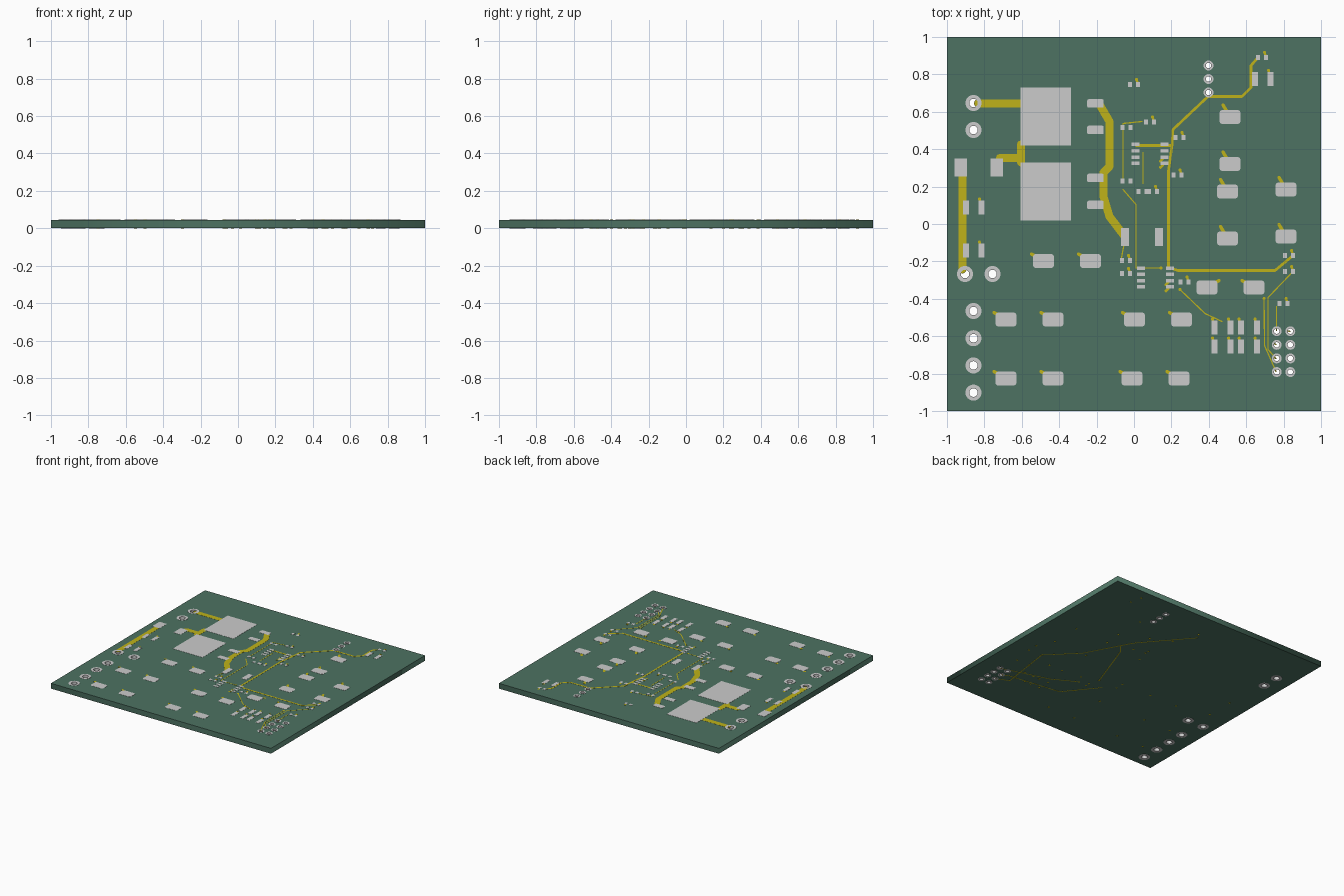
import bpy, bmesh, math

if "Cube" in bpy.data.objects:
    bpy.data.objects.remove(bpy.data.objects["Cube"])

# Layout is in drawing units: 187 per model unit, y down from the board centre
S, CX, CY = 187.0, 1134.0, 224.5
T, CU = 0.046, 0.0012            # total thickness, copper thickness
B0, B1 = CU, T - CU              # bottom and top faces of the bare board
PI = math.pi


def P(u, v):
    return ((u - CX) / S, (CY - v) / S)


def material(name, col):
    m = bpy.data.materials.new(name)
    m.diffuse_color = (*col, 1)
    m.use_nodes = True
    m.node_tree.nodes["Principled BSDF"].inputs["Base Color"].default_value = m.diffuse_color
    return m


GREEN = material("board_green", (0.074, 0.168, 0.122))
GOLD = material("copper_yellow", (0.52, 0.45, 0.01))


def finish(name, bm, mat=None):
    bmesh.ops.recalc_face_normals(bm, faces=bm.faces)
    me = bpy.data.meshes.new(name)
    bm.to_mesh(me)
    bm.free()
    if mat:
        me.materials.append(mat)
    ob = bpy.data.objects.new(name, me)
    bpy.context.collection.objects.link(ob)


def prism(bm, pts, z0, z1):
    lo = [bm.verts.new((*p, z0)) for p in pts]
    hi = [bm.verts.new((*p, z1)) for p in pts]
    bm.faces.new(lo)
    bm.faces.new(hi)
    for i in range(len(pts)):
        bm.faces.new((lo[i - 1], lo[i], hi[i], hi[i - 1]))


def arc(c, r, a0, a1, n):
    return [(c[0] + r * math.cos(a0 + (a1 - a0) * i / n),
             c[1] + r * math.sin(a0 + (a1 - a0) * i / n)) for i in range(n + 1)]


def circle(c, r, n):
    return arc(c, r, 0, 2 * PI, n)[:-1]


def pads(name, centres, w, h, r=0.0):
    # flat rectangles, corners rounded when r is set
    w, h, r = w / S / 2, h / S / 2, r / S
    bm = bmesh.new()
    for c in centres:
        x, y = P(*c)
        pts = []
        for k in range(4):
            sx, sy = (1 if k in (0, 3) else -1), (1 if k < 2 else -1)
            o = (x + sx * (w - r), y + sy * (h - r))
            pts += arc(o, r, k * PI / 2, (k + 1) * PI / 2, 4) if r else [o]
        prism(bm, pts, B1, T)
    finish(name, bm)


def tracks(name, routes, width, z0=B1, z1=T - CU * 0.3):
    # round-ended bar for each segment
    r = width / S / 2
    bm = bmesh.new()
    for route in routes:
        pts = [P(*p) for p in route]
        for a, b in zip(pts, pts[1:]):
            t = math.atan2(b[1] - a[1], b[0] - a[0])
            prism(bm, arc(b, r, t - PI / 2, t + PI / 2, 6)
                  + arc(a, r, t + PI / 2, t + 1.5 * PI, 6), z0, z1)
    finish(name, bm, GOLD)


def grid(us, vs):
    return [(u, v) for u in us for v in vs]


def stub(c, du, dv):
    # short track from a via to its pad
    return [(c[0] + du, c[1] + dv), (c[0] + du * 0.4, c[1] + dv * 0.4)]


# Capacitor pads: pairs 47 apart in columns or rows, each with a stub to a via
big_stubs, centres = [], []
for u, v in [(1230, 117.5), (1227.5, 192), (1286, 190)]:
    for c in [(u, v), (u, v + 47)]:
        centres.append(c)
        big_stubs.append(stub(c, -7, -12))
for u, v in [(1043.5, 261.5), (1207, 288), (1006, 320), (1134.5, 320), (1006, 379), (1132, 379)]:
    for c in [(u, v), (u + 47, v)]:
        centres.append(c)
        big_stubs.append(stub(c, 12 if c[0] == 1207 else -12, -7))
pads("capacitor_pads", centres, 21, 14, 3)

# Power section pads
pads("power_pads", grid([1046], [117, 192]), 50.5, 58)
pads("power_lead_pads", grid([1095.5], [104, 130.5, 178.5, 205.5]), 16.5, 8.5, 1.5)
pads("fuse_pads", grid([961, 997], [168]), 12.5, 18)
pads("shunt_pads", grid([1125, 1159], [237.5]), 8, 18)

# Resistor pads: upright pairs and the bank beside the header
upright = grid([966, 981.5], [208, 251])
led = grid([1255, 1270.5], [79.5])
bank = grid([1214.5, 1230.5, 1241, 1257], [328, 347])
pads("resistor_pads", upright + led + bank, 5.8, 13.8)
small_stubs = [stub(c, -2, -8.5) for c in upright[2:] + led[1:] + bank]

# Small part pads: pairs 8 apart
pairs = [(1134, 85), (1150, 122.5), (1126.5, 128), (1179.5, 138), (1177.5, 175.5),
         (1126.5, 181.5), (1142.5, 192), (1153, 192), (1262, 58), (1289, 256),
         (1289, 272), (1283.5, 304), (1126, 261), (1126, 274), (1184.5, 282.5)]
pads("small_pads", [(u + s, v) for u, v in pairs for s in (-4, 4)], 4.2, 4.6)
small_stubs += [stub((u + 4, v), -1.5, -5) for u, v in pairs if u not in (1126.5, 1142.5)]

# Chip pads: two packages with four leads a side
chips = [(u + s, v + k * 6.3) for u, v in [(1150, 145), (1155.5, 268.5)]
         for s in (-14.5, 14.5) for k in range(4)]
pads("chip_pads", chips, 8, 3.5)
small_stubs += [stub(c, -4, 4) for c in (chips[6], chips[7], chips[14], chips[15])]

tracks("capacitor_stubs", big_stubs, 3.4)
tracks("small_stubs", small_stubs, 2.4)

# Top copper, wide to fine
tracks("power_tracks", [
    [(978, 104), (1021, 104)],
    [(1000, 158.5), (1021, 158.5)],
    [(1021, 145), (1021, 163)],
    [(962.5, 175), (962.5, 270)],
    [(1099, 104), (1109.5, 122), (1109.5, 167), (1103.5, 173), (1103.5, 197),
     (1109.5, 217), (1124, 236)]], 8)
tracks("supply_tracks", [
    [(1258, 58), (1251, 66), (1251, 88), (1242, 97), (1208, 97), (1173, 130),
     (1172, 146), (1136, 146)],
    [(1172, 146), (1168.5, 171), (1168.5, 268), (1178, 271), (1275, 271), (1293, 256)]], 2.6)
tracks("signal_tracks", [
    [(1123, 190), (1136, 205), (1136, 268.5), (1161, 268.5)],
    [(1180, 290), (1205, 314), (1222, 322)],
    [(1293, 272), (1268, 298), (1268, 350), (1276, 359)],
    [(1264, 299), (1264.5, 346), (1276, 372)],
    [(1276.5, 331), (1276.5, 307)],
    [(1123, 181), (1123, 124), (1142, 122)],
    [(1143, 153), (1143, 184)],
    [(1124, 245), (1121, 261)]], 1.2)

# Bottom copper
tracks("bottom_tracks", [
    [(1132, 88), (1192, 158), (1228, 225), (1269, 266), (1257, 350), (1276, 359)],
    [(1161, 268.5), (1190, 187), (1200, 176)],
    [(1145, 282), (1183, 329), (1265, 340), (1276, 345)],
    [(1180, 290), (1216, 310), (1290, 332)]], 1.4, CU * 0.3, B0)

# Vias and component holes: barrel with a flange on each board face
large = grid([973.5], [103.5, 130.5] + [311.5 + 27.2 * k for k in range(4)])
large += grid([965, 992.5], [274.5])
small = grid([1208.5], [66 + 13.5 * k for k in range(3)])
small += grid([1276.7, 1290.3], [331.7 + 13.6 * k for k in range(4)])
vias = [s[0] for s in big_stubs + small_stubs] + [(1161, 268.5), (1180, 290), (1264, 299)]
holes = []
for name, mat, spots, hole, outer, n in [
        ("vias", GOLD, vias, 0.004, 0.0085, 8),
        ("terminal_holes", None, large, 0.0225, 0.043, 32),
        ("header_holes", None, small, 0.0145, 0.0265, 24)]:
    rb = hole + CU
    prof = [(hole, 0), (hole, T), (outer, T), (outer, B1),
            (rb, B1), (rb, B0), (outer, B0), (outer, 0)]
    bm = bmesh.new()
    for c in spots:
        rings = [[bm.verts.new((*p, z)) for p in circle(P(*c), r, n)] for r, z in prof]
        for k in range(len(prof)):
            a, b = rings[k - 1], rings[k]
            for i in range(n):
                bm.faces.new((a[i - 1], a[i], b[i], b[i - 1]))
        holes.append(circle(P(*c), rb, n))
    finish(name, bm, mat)

# Board: filled outline with the drilled holes
cu = bpy.data.curves.new("board_outline", "CURVE")
cu.dimensions, cu.fill_mode, cu.extrude = "2D", "BOTH", (B1 - B0) / 2
for loop in [[(-1, -1), (1, -1), (1, 1), (-1, 1)]] + holes:
    sp = cu.splines.new("POLY")
    sp.points.add(len(loop) - 1)
    for q, p in zip(sp.points, loop):
        q.co = (*p, 0, 1)
    sp.use_cyclic_u = True
tmp = bpy.data.objects.new("board_outline", cu)
bpy.context.collection.objects.link(tmp)
bpy.context.view_layer.update()
me = bpy.data.meshes.new_from_object(tmp.evaluated_get(bpy.context.evaluated_depsgraph_get()))
bpy.data.objects.remove(tmp)
bm = bmesh.new()
bm.from_mesh(me)
bmesh.ops.translate(bm, verts=bm.verts, vec=(0, 0, T / 2))
bmesh.ops.remove_doubles(bm, verts=bm.verts, dist=1e-5)
finish("board", bm, GREEN)
